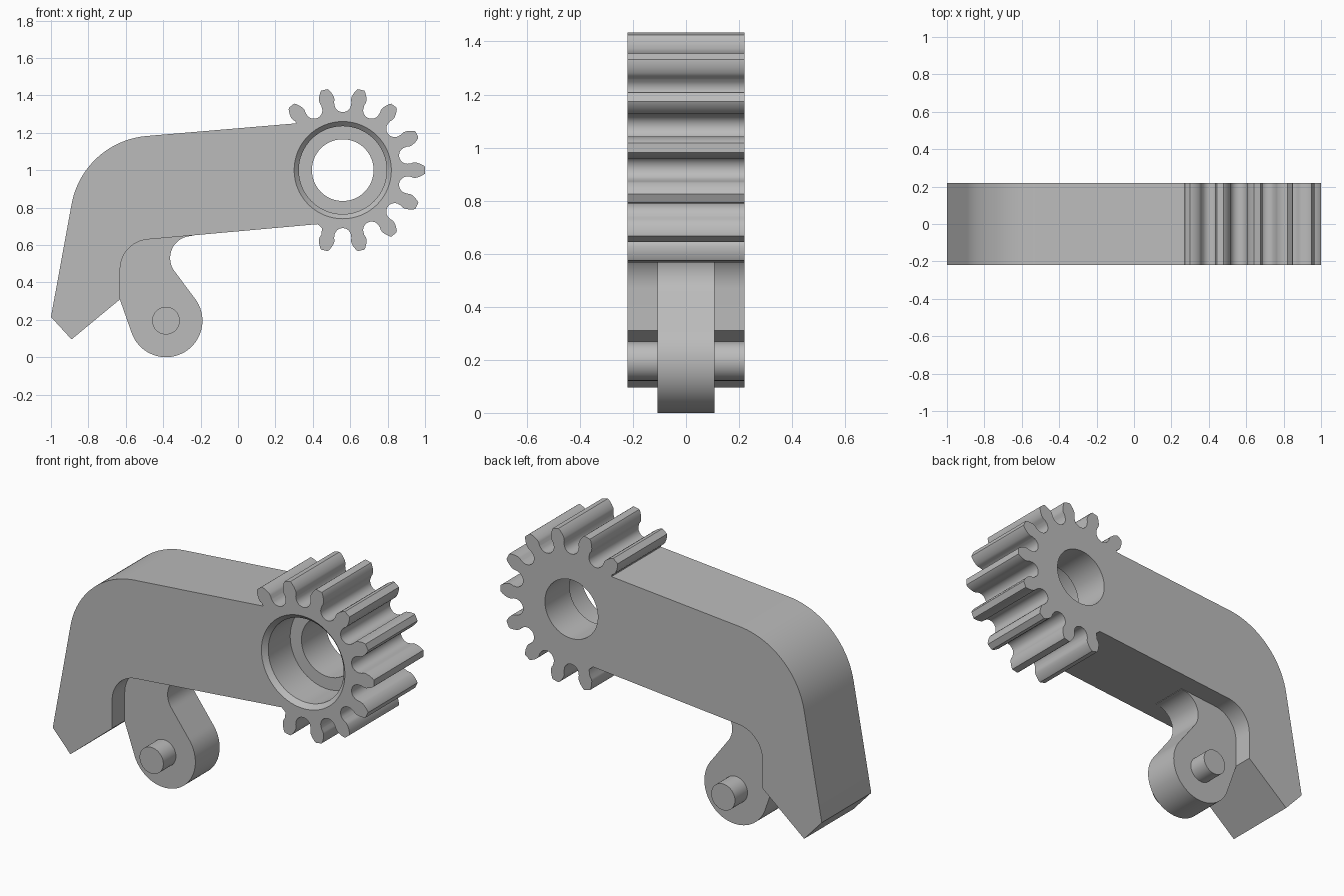
import bpy, bmesh
from math import sin, cos, pi, radians

if "Cube" in bpy.data.objects:
    bpy.data.objects.remove(bpy.data.objects["Cube"], do_unlink=True)

grey = bpy.data.materials.new("plain grey")
grey.use_nodes = True
grey.diffuse_color = (0.5, 0.5, 0.5, 1)
grey.node_tree.nodes["Principled BSDF"].inputs["Base Color"].default_value = (0.5, 0.5, 0.5, 1)

HALF = 0.22              # half thickness of the arm
GX, GZ = 0.56, 1.0       # gear centre
PITCH = 360 / 14         # angle between teeth


def finish(bm, name):
    bmesh.ops.recalc_face_normals(bm, faces=bm.faces)
    mesh = bpy.data.meshes.new(name)
    bm.to_mesh(mesh)
    bm.free()
    obj = bpy.data.objects.new(name, mesh)
    bpy.context.collection.objects.link(obj)
    mesh.materials.append(grey)
    return obj


def smooth(obj):
    bpy.ops.object.select_all(action="DESELECT")
    obj.select_set(True)
    bpy.context.view_layer.objects.active = obj
    bpy.ops.object.shade_smooth_by_angle(angle=radians(28))


def arc(cx, cz, r, a0, a1, n):
    angles = [radians(a0 + (a1 - a0) * i / n) for i in range(n + 1)]
    return [(cx + r * cos(a), cz + r * sin(a)) for a in angles]


def extrude(name, outline, half):
    bm = bmesh.new()
    face = bm.faces.new([bm.verts.new((x, -half, z)) for x, z in outline])
    ext = bmesh.ops.extrude_face_region(bm, geom=[face])
    verts = [v for v in ext["geom"] if isinstance(v, bmesh.types.BMVert)]
    bmesh.ops.translate(bm, verts=verts, vec=(0, 2 * half, 0))
    return finish(bm, name)


def lathe(name, profile, cx, cz, n=64):
    """Closed solid turned about a y axis; profile holds (radius, y)."""
    bm = bmesh.new()
    rings = [[bm.verts.new((cx + r * cos(2 * pi * i / n), y, cz + r * sin(2 * pi * i / n)))
              for i in range(n)] for r, y in profile]
    for a, b in zip(rings, rings[1:]):
        for i in range(n):
            j = (i + 1) % n
            bm.faces.new((a[i], a[j], b[j], b[i]))
    bm.faces.new(rings[0])
    bm.faces.new(rings[-1])
    return finish(bm, name)


def polar(deg, r, side):
    """Point at radius r along a tooth axis, offset sideways."""
    a = radians(deg)
    return (GX + r * cos(a) - side * sin(a), GZ + r * sin(a) + side * cos(a))


# Gear sector, clockwise from the upper left tooth
FLANK = [(0.362, 0.035), (0.378, 0.041), (0.392, 0.041), (0.412, 0.035), (0.432, 0.025), (0.44, 0.018)]
teeth = []
for k in range(5, -5, -1):
    deg = k * PITCH
    teeth += [polar(deg, r, w) for r, w in FLANK]
    teeth += [polar(deg, r, -w) for r, w in reversed(FLANK)]
    if k > -4:
        gap = deg - PITCH / 2
        cx, cz = polar(gap, 0.355, 0)
        teeth += arc(cx, cz, 0.045, gap + 90, gap + 270, 12)

# Bent arm with the gear on its end
outline = [(-0.89, 0.095), (-1.0, 0.215)]
outline += arc(-0.451, 0.738, 0.446, 169.8, 95, 24)
outline += [(0.31, 1.25)] + teeth + [(0.45, 0.69), (0.425, 0.711)]
outline += arc(-0.47, 0.47, 0.16, 95, 180, 14) + [(-0.63, 0.31)]
arm = extrude("arm_with_gear", outline, HALF)

# Stepped, chamfered bore
cutter = lathe("bore_cutter", [(0.27, -HALF - 0.01), (0.235, -HALF + 0.025), (0.235, 0.0),
                               (0.165, 0.0), (0.165, HALF + 0.05)], GX, GZ)
cutter.hide_render = True
mod = arm.modifiers.new("bore", "BOOLEAN")
mod.operation = "DIFFERENCE"
mod.solver = "EXACT"
mod.object = cutter
bpy.context.view_layer.objects.active = arm
bpy.ops.object.modifier_apply(modifier=mod.name)
bpy.data.objects.remove(cutter, do_unlink=True)
smooth(arm)

# Thin lug hanging in the bend
lug_outline = arc(-0.385, 0.195, 0.195, 40, -160, 40)
lug_outline += [(-0.632, 0.31), (-0.66, 0.4), (-0.66, 0.75), (-0.24, 0.75)]
lug_outline += arc(-0.245, 0.53, 0.118, 90, 220, 18)
smooth(extrude("lug", lug_outline, 0.108))

# Pin through the lug
smooth(lathe("pin", [(0.074, -HALF), (0.074, HALF)], -0.385, 0.195, 40))
